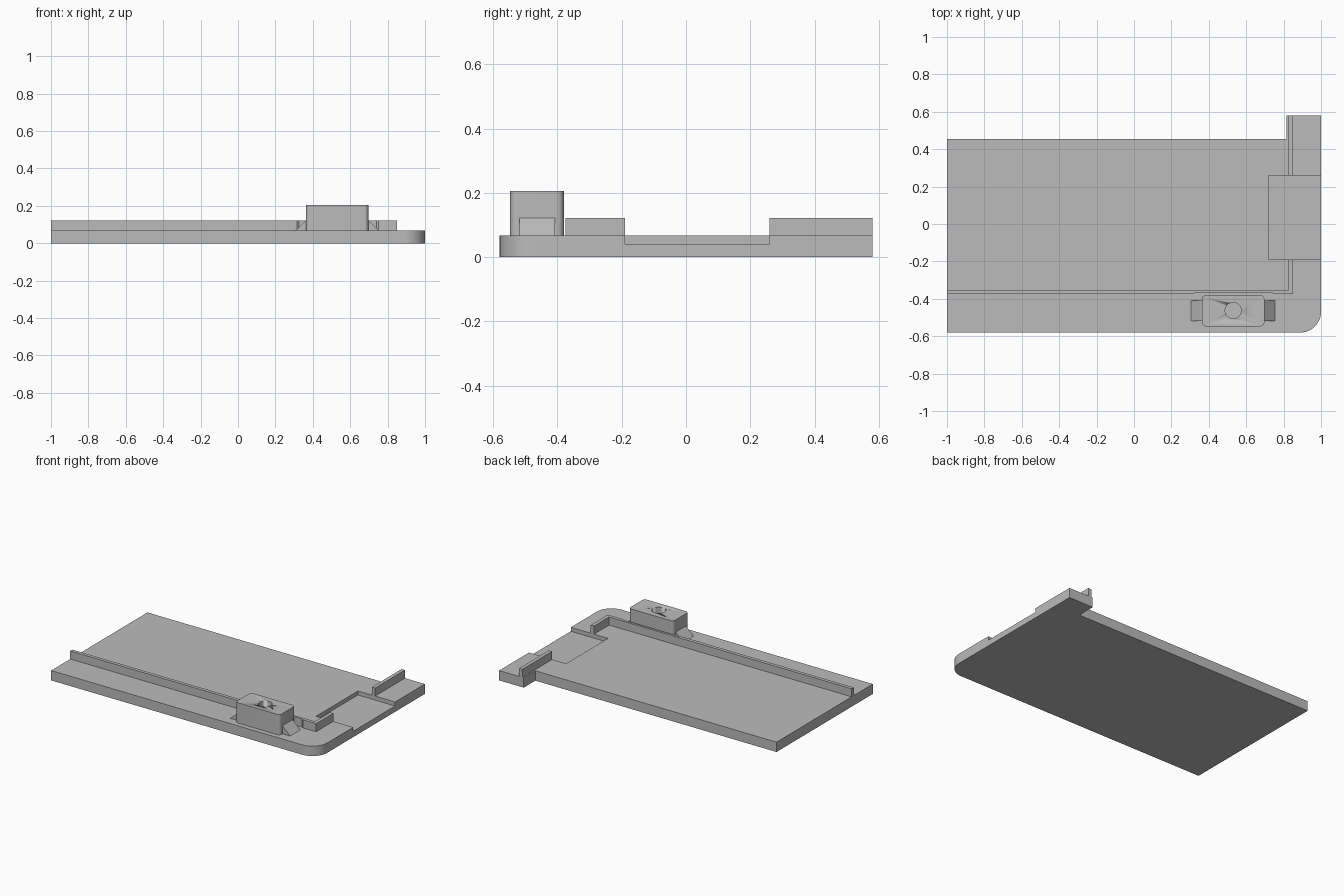
import bpy
import bmesh
from math import sin, cos, pi

cube = bpy.data.objects.get("Cube")
if cube:
    bpy.data.objects.remove(cube, do_unlink=True)

GREY = (0.5, 0.5, 0.5, 1)
mat = bpy.data.materials.new("plain grey")
mat.use_nodes = True
mat.diffuse_color = GREY
mat.node_tree.nodes["Principled BSDF"].inputs["Base Color"].default_value = GREY

BASE, RIM, TOP = 0.067, 0.122, 0.205


def arc(cx, cy, r, start, sweep=pi / 2, steps=8):
    return [(cx + r * cos(start + sweep * i / steps),
             cy + r * sin(start + sweep * i / steps)) for i in range(steps + 1)]


def prism(name, outline, low, high, axis="z"):
    """Extrude an outline along z, or an x-z outline along y."""
    bm = bmesh.new()
    place = (lambda p, d: (p[0], p[1], d)) if axis == "z" else (lambda p, d: (p[0], d, p[1]))
    face = bm.faces.new([bm.verts.new(place(p, low)) for p in outline])
    grown = bmesh.ops.extrude_face_region(bm, geom=[face])["geom"]
    step = (0, 0, high - low) if axis == "z" else (0, high - low, 0)
    bmesh.ops.translate(bm, vec=step, verts=[v for v in grown if isinstance(v, bmesh.types.BMVert)])
    bmesh.ops.recalc_face_normals(bm, faces=bm.faces)
    mesh = bpy.data.meshes.new(name)
    bm.to_mesh(mesh)
    bm.free()
    mesh.materials.append(mat)
    obj = bpy.data.objects.new(name, mesh)
    bpy.context.collection.objects.link(obj)
    return obj


def rect(x0, x1, y0, y1):
    return [(x0, y0), (x1, y0), (x1, y1), (x0, y1)]


def cut(target, cutter):
    mod = target.modifiers.new("cut", "BOOLEAN")
    mod.operation, mod.solver, mod.object = "DIFFERENCE", "EXACT", cutter
    cutter.hide_render = True
    cutter.hide_set(True)
    cutter.display_type = "WIRE"


def smooth(obj):
    bpy.ops.object.select_all(action="DESELECT")
    obj.select_set(True)
    bpy.context.view_layer.objects.active = obj
    bpy.ops.object.shade_smooth_by_angle(angle=pi / 6)


# Base plate with one rounded corner and a rear ear
plate = prism("base_plate",
              [(-1, -0.58)] + arc(0.89, -0.47, 0.11, -pi / 2, steps=12)
              + [(1, 0.58), (0.815, 0.58), (0.815, 0.455), (-1, 0.455)], 0, BASE)
smooth(plate)

# Shallow open pocket in the side edge
cut(plate, prism("pocket_cutter", rect(0.72, 1.1, -0.19, 0.26), 0.04, 0.3))

# Raised rim: L-shaped length, with a relief behind the block, and a rear length
rim = [(-1, -0.375), (0.315, -0.375), (0.325, -0.368), (0.74, -0.368), (0.75, -0.375),
       (0.85, -0.375), (0.85, -0.19), (0.825, -0.19), (0.825, -0.352), (-1, -0.352)]
prism("front_rim", rim, BASE, RIM)
prism("rear_rim", rect(0.825, 0.85, 0.26, 0.58), BASE, RIM)

# Mounting block with rounded corners and a round socket
X0, X1, Y0, Y1, R = 0.363, 0.697, -0.547, -0.38, 0.022
block = prism("mounting_block",
              arc(X1 - R, Y0 + R, R, -pi / 2) + arc(X1 - R, Y1 - R, R, 0)
              + arc(X0 + R, Y1 - R, R, pi / 2) + arc(X0 + R, Y0 + R, R, pi), BASE, TOP)
smooth(block)
socket = prism("socket_cutter", arc(0.53, -0.463, 0.043, 0, 2 * pi, 32)[:-1], BASE + 0.01, 0.3)
smooth(socket)
cut(block, socket)

# Sloping wedges on both ends of the block
for name, x, side in (("right_wedge", X0, -1), ("left_wedge", X1, 1)):
    prism(name, [(x, BASE), (x + side * 0.057, BASE), (x, RIM)], -0.518, -0.408, "y")
